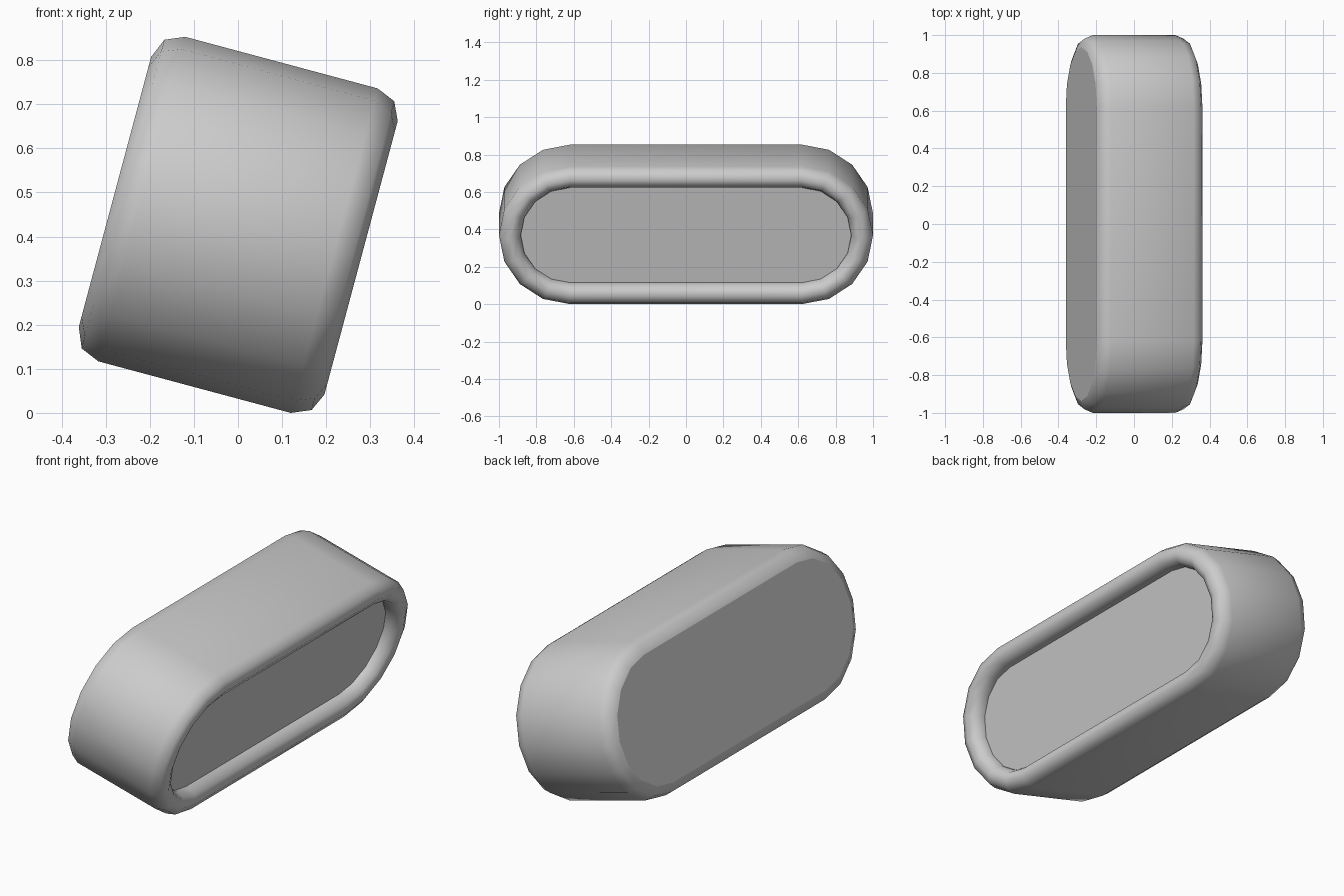
import bpy, bmesh, math
from mathutils import Matrix

if "Cube" in bpy.data.objects:
    bpy.data.objects.remove(bpy.data.objects["Cube"])

STRAIGHT, RADIUS, ARC = 0.619, 0.381, 8
TILT = math.radians(15)


def stadium(inset, u):
    """Rounded-slot outline in the local YZ plane at depth u."""
    r = RADIUS - inset
    pts = []
    for side in (1, -1):
        for i in range(ARC + 1):
            a = math.pi * i / ARC
            pts.append((u, side * (STRAIGHT + r * math.sin(a)), side * r * math.cos(a)))
    return pts


# (inset, depth) from back face, round the outer edge, over the rim, into the recess
profile = [(0.064, -0.289), (0.0185, -0.27), (0, -0.226),
           (0, 0.226), (0.0185, 0.27), (0.06, 0.289),
           (0.1, 0.271), (0.116, 0.23), (0.116, 0.215)]

bm = bmesh.new()
rings = [[bm.verts.new(p) for p in stadium(d, u)] for d, u in profile]
n = len(rings[0])
for a, b in zip(rings, rings[1:]):
    for i in range(n):
        j = (i + 1) % n
        bm.faces.new((a[i], a[j], b[j], b[i]))
# Flat back and recessed front panel
bm.faces.new(rings[0])
bm.faces.new(rings[-1])
bmesh.ops.recalc_face_normals(bm, faces=bm.faces)

# Lean the casing and stand it on the ground
bm.transform(Matrix.Rotation(TILT, 4, 'Y'))
low = min(v.co.z for v in bm.verts)
bm.transform(Matrix.Translation((0, 0, -low)))

mesh = bpy.data.meshes.new("tilted_casing")
bm.to_mesh(mesh)
bm.free()
casing = bpy.data.objects.new("tilted_casing", mesh)
bpy.context.collection.objects.link(casing)
bpy.context.view_layer.objects.active = casing
casing.select_set(True)
bpy.ops.object.shade_smooth_by_angle(angle=math.radians(50))
for f in mesh.polygons:
    if len(f.vertices) > 4:
        f.use_smooth = False
